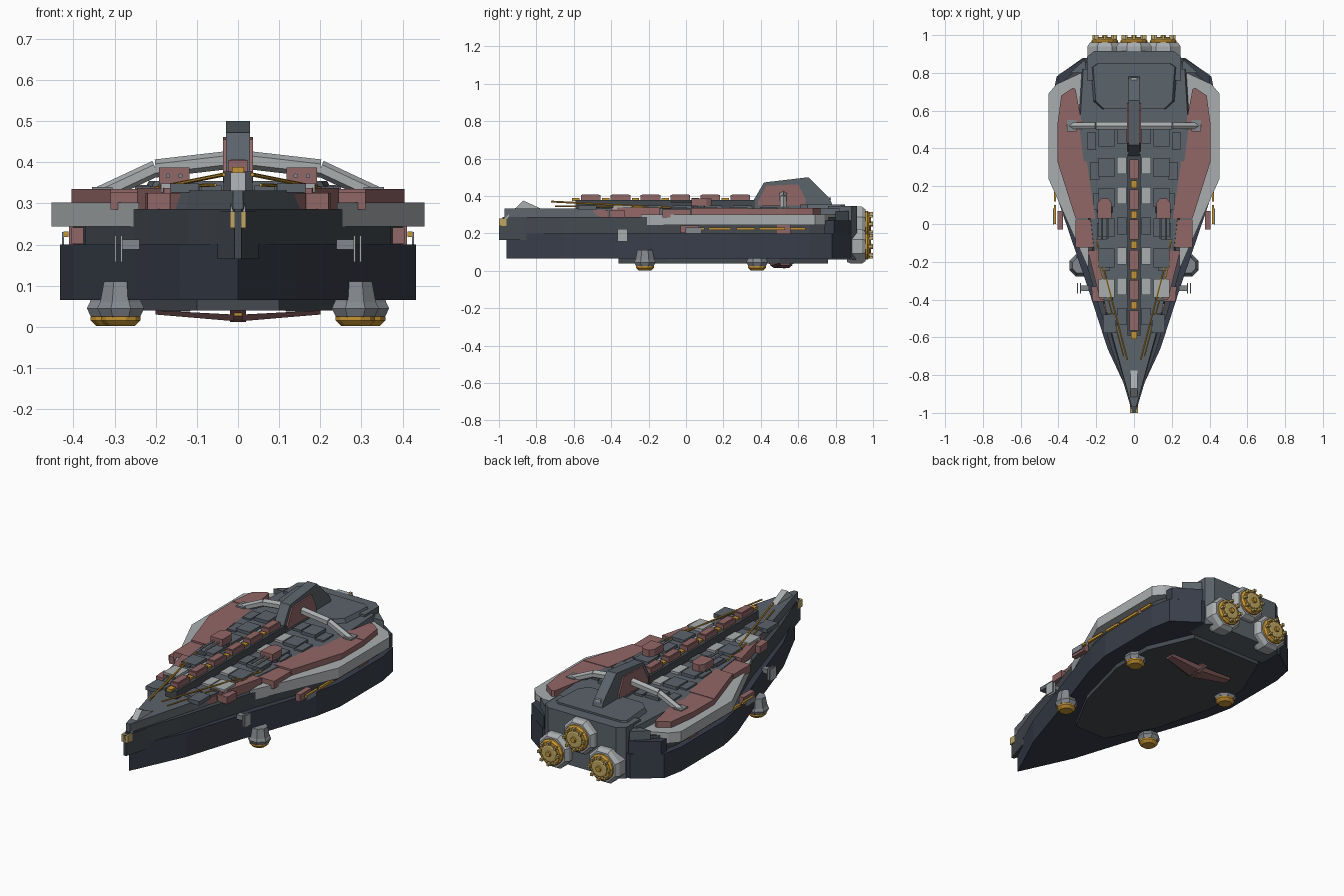
import bpy, bmesh, math
from mathutils import Vector, Matrix

if "Cube" in bpy.data.objects:
    bpy.data.objects.remove(bpy.data.objects["Cube"])


def material(name, rgb):
    m = bpy.data.materials.new(name)
    m.diffuse_color = (*rgb, 1)
    m.use_nodes = True
    m.node_tree.nodes["Principled BSDF"].inputs["Base Color"].default_value = m.diffuse_color
    return m


NAVY = material("navy hull", (0.040, 0.048, 0.068))
SLATE = material("slate deck", (0.105, 0.125, 0.145))
CHARCOAL = material("charcoal", (0.058, 0.068, 0.080))
LIGHT = material("light grey armour", (0.40, 0.42, 0.43))
MID = material("mid grey", (0.23, 0.25, 0.27))
RED = material("dull red plate", (0.29, 0.135, 0.135))
GOLD = material("gold", (0.56, 0.30, 0.035))
PALE = material("pale gold", (0.52, 0.38, 0.12))


def finish(name, bm, mat):
    bmesh.ops.recalc_face_normals(bm, faces=bm.faces)
    me = bpy.data.meshes.new(name)
    bm.to_mesh(me)
    bm.free()
    me.materials.append(mat)
    ob = bpy.data.objects.new(name, me)
    bpy.context.collection.objects.link(ob)
    return ob


def loft(name, rings, mat):
    """Skin closed rings of equal length and cap both ends."""
    bm = bmesh.new()
    vs = [[bm.verts.new(p) for p in r] for r in rings]
    n = len(vs[0])
    for a, b in zip(vs, vs[1:]):
        for i in range(n):
            bm.faces.new((a[i], a[(i + 1) % n], b[(i + 1) % n], b[i]))
    bm.faces.new(vs[0])
    bm.faces.new(vs[-1])
    return finish(name, bm, mat)


def slab(name, pts, z0, z1, mat, top=1.0):
    return loft(name, [[(x, y, z0) for x, y in pts],
                       [(x * top, y, z1) for x, y in pts]], mat)


def hull(name, half, z0, z1, mat, top=1.0):
    """Symmetric slab from the starboard half of an outline."""
    left = [(-x, y) for x, y in reversed(half) if x > 0]
    return slab(name, half + left, z0, z1, mat, top)


def side_profile(name, pts, x0, x1, mat):
    return loft(name, [[(x, y, z) for y, z in pts] for x in (x0, x1)], mat)


def box(name, c, size, mat):
    bm = bmesh.new()
    bmesh.ops.create_cube(bm, size=1, matrix=Matrix.Translation(c) @ Matrix.Diagonal((*size, 1)))
    return finish(name, bm, mat)


def turned(name, base, axis, prof, mat, n=8):
    """Stack of rings (radius, distance) along an axis."""
    q = Vector(axis).to_track_quat('Z', 'Y')
    rings = []
    for r, h in prof:
        rings.append([Vector(base) + q @ Vector((r * math.cos(t), r * math.sin(t), h))
                      for t in (2 * math.pi * (i + 0.5) / n for i in range(n))])
    return loft(name, rings, mat)


def rod(name, a, b, r, mat, n=6):
    d = Vector(b) - Vector(a)
    return turned(name, a, d, [(r, 0), (r, d.length)], mat, n)


# hull layers
hull("lower_hull", [(0, -.96), (.14, -.66), (.25, -.32), (.40, .12), (.433, .28),
                    (.433, .66), (.41, .78), (.27, .88)], .065, .2, NAVY)
hull("middle_hull", [(.008, -.98), (.12, -.66), (.25, -.22), (.37, .12), (.40, .3),
                     (.40, .66), (.37, .76), (.25, .86)], .2, .287, CHARCOAL)
hull("prow_block", [(.008, -1), (.05, -.86), (.05, -.75)], .165, .28, CHARCOAL)
hull("upper_deck", [(.012, -.97), (.125, -.57), (.21, -.22), (.26, .2), (.3, .5),
                    (.28, .82)], .285, .332, SLATE, .96)
hull("belly_plate", [(.1, -.36), (.24, -.1), (.33, .25), (.33, .5), (.22, .76)][::-1],
     .04, .066, CHARCOAL)
hull("stern_block", [(.25, .76), (.25, .885), (.21, .915)], .06, .345, SLATE)
hull("rear_deck", [(.17, .61), (.215, .65), (.23, .83), (.2, .85)], .33, .355, SLATE, .94)

# prow beak and tip
side_profile("prow_beak", [(-.97, .24), (-.97, .28), (-.87, .375), (-.775, .332), (-.775, .28)],
             -.018, .018, LIGHT)
box("prow_tip", (0, -.98, .26), (.04, .04, .04), PALE)

# central spine with capping blocks
box("spine", (0, -.11, .352), (.07, .96, .05), CHARCOAL)
for i in range(6):
    y = .29 - i * .16
    box("spine_block", (0, y, .39), (.048, .105, .028), RED)
    box("spine_cap", (0, y, .405), (.036, .09, .004), RED)
    box("spine_light", (0, y - .08, .38), (.03, .04, .016), GOLD)

# command fin
side_profile("command_fin", [(.36, .33), (.36, .375), (.417, .472), (.655, .5), (.77, .385), (.79, .33)],
             -.029, .029, SLATE)
box("fin_roof_light", (0, .765, .385), (.03, .02, .015), LIGHT)

# belly keel
side_profile("keel_pod", [(.44, .04), (.47, .02), (.53, .012), (.58, .04)], -.02, .02, RED)
box("keel_light", (0, .46, .032), (.02, .02, .01), GOLD)

for s in (1, -1):
    def m(pts):
        return [(s * x, y) for x, y in pts]

    # broad light armour belt
    slab("armour_belt", m([(.24, -.24), (.453, .24), (.453, .69), (.41, .74), (.28, .8), (.26, .7),
                           (.31, .5), (.24, .15)]), .244, .302, LIGHT)
    # stepped red armour plates
    slab("rear_red_plate", m([(.31, .715), (.325, .72), (.385, .68), (.405, .53), (.275, .53)]), .295, .335, RED)
    slab("middle_red_plate", m([(.275, .53), (.405, .53), (.405, .33), (.25, .33)]), .295, .332, RED)
    slab("forward_red_plate", m([(.25, .33), (.405, .33), (.31, .03), (.205, .03)]), .295, .335, RED)
    slab("shoulder_plate", m([(.205, .025), (.31, .025), (.31, -.125), (.2, -.125)]), .285, .328, RED)
    slab("bow_red_strip", m([(.19, -.14), (.245, -.14), (.18, -.4), (.14, -.4)]), .285, .337, RED)
    slab("bow_red_tab", m([(.17, -.33), (.225, -.33), (.22, -.41), (.15, -.41)]), .285, .325, RED)
    slab("bow_red_nose", m([(.13, -.42), (.165, -.42), (.12, -.55), (.1, -.55)]), .285, .325, RED)

    # fin side panel
    side_profile("fin_side_panel", [(.385, .37), (.43, .455), (.6, .462), (.64, .38), (.64, .35), (.385, .35)],
                 s * .028, s * .037, RED)

    # arch over the deck
    p = [(0, .52, .408), (s * .2, .52, .385), (s * .35, .52, .315)]
    rod("arch_inner", p[0], p[1], .022, LIGHT)
    rod("arch_outer", p[1], p[2], .02, LIGHT)
    box("arch_foot", (s * .33, .52, .325), (.05, .06, .03), MID)

    # deck pads
    for i in range(7):
        y = .46 - i * .16
        w = .085 if i < 6 else .07
        box("deck_pad", (s * (.145 if i < 6 else .13), y - .14 * (i > 5) * .2, .338),
            (w, .1, .022), LIGHT if i == 5 else SLATE)
        box("inner_pad", (s * .065, y + .01, .337), (.05, .09, .014), LIGHT if i % 3 != 0 else SLATE)
        box("outer_pad", (s * (.225 - .018 * i), y - .02, .334), (.05, .09, .014), SLATE)

    # deck turrets
    turned("turret_base", (s * .155, .08, .33), (0, 0, 1), [(.045, 0), (.04, .02)], CHARCOAL)
    slab("turret", m([(.118, .03), (.118, .11), (.135, .135), (.175, .135), (.192, .11), (.192, .03)]),
         .347, .387, RED, 1)
    for dx in (-.015, .015):
        rod("turret_barrel", (s * .155 + dx, .04, .367), (s * .155 + dx, -.08, .367), .006, MID)

    # rigging from bow to shoulder
    rod("rigging", (s * .035, -.72, .37), (s * .2, -.08, .337), .005, GOLD)
    rod("rigging_outer", (s * .055, -.7, .345), (s * .19, -.2, .34), .004, GOLD)

    # flank details under the belt
    box("flank_box", (s * .393, .52, .222), (.036, .08, .044), RED)
    box("flank_box_front", (s * .39, .02, .222), (.03, .1, .04), RED)
    for y, l in ((.05, .1), (.18, .12), (.32, .1), (.46, .14), (.6, .08)):
        box("flank_light", (s * .418, y, .225), (.012, l, .014), GOLD)
    box("flank_vane", (s * .425, .04, .215), (.005, .085, .03), MID)
    for x in (.283, .298):
        box("bow_vane", (s * x, -.34, .19), (.005, .055, .065), LIGHT)
    box("bow_vane_mount", (s * .262, -.34, .2), (.045, .03, .025), MID)

    # stern shoulder blocks
    slab("stern_shoulder", m([(.25, .75), (.4, .74), (.4, .79), (.26, .88)]), .2, .27, NAVY)
    slab("stern_cheek", m([(.25, .8), (.34, .8), (.26, .87)]), .26, .32, SLATE)

    # belly fins
    loft("belly_fin", [[(s * .01, .45, .03), (s * .01, .57, .03), (s * .01, .55, .014), (s * .01, .47, .014)],
                       [(s * .2, .5, .04), (s * .2, .56, .04), (s * .2, .55, .03), (s * .2, .51, .03)]], RED)

    # lifting thrusters below the hull
    for x, y in ((.285, -.22), (.31, .38)):
        turned("lift_housing", (s * x, y, 0), (0, 0, 1),
               [(.045, .022), (.052, .026), (.062, .045), (.054, .06), (.044, .11)], MID)
        turned("lift_nozzle", (s * x, y, 0), (0, 0, 1),
               [(.035, .002), (.042, .008), (.05, .016), (.05, .025)], GOLD, 12)

# main engines
for x, z in ((-.155, .13), (.155, .13), (0, .25)):
    turned("engine_housing", (x, .86, z), (0, 1, 0),
           [(.09, 0), (.1, .025), (.1, .08), (.085, .1)], LIGHT)
    turned("engine_ring", (x, .95, z), (0, 1, 0),
           [(.072, 0), (.072, .02), (.062, .03)], GOLD, 16)
    turned("engine_disc", (x, .97, z), (0, 1, 0), [(.048, 0), (.048, .017), (.04, .02)], PALE, 12)
    turned("engine_hub", (x, .98, z), (0, 1, 0), [(.018, 0), (.014, .02)], GOLD)
    for k in range(8):
        t = k * math.pi / 4
        box("engine_stud", (x + .058 * math.cos(t), .985, z + .058 * math.sin(t)), (.014, .03, .014), PALE)
